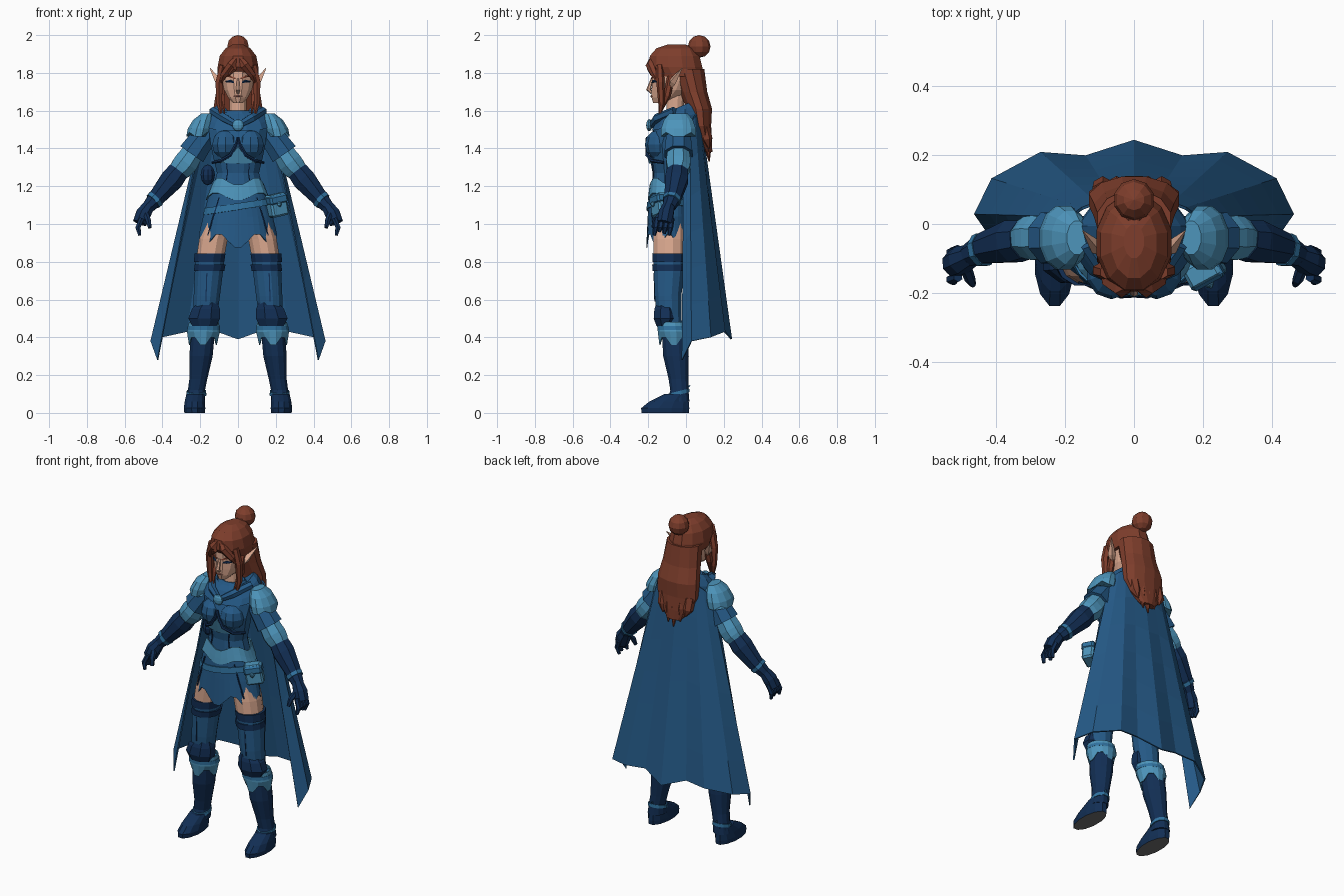
import bpy, bmesh, math
from mathutils import Vector, Matrix, Euler

default_cube = bpy.data.objects.get("Cube")
if default_cube:
    bpy.data.objects.remove(default_cube, do_unlink=True)

UNIT = 0.01  # part tables below are in hundredths


def make_material(name, red, green, blue):
    material = bpy.data.materials.new(name)
    material.use_nodes = True
    colour = (red, green, blue, 1)
    material.diffuse_color = colour
    shader = material.node_tree.nodes["Principled BSDF"]
    shader.inputs["Base Color"].default_value = colour
    shader.inputs["Roughness"].default_value = 0.8
    return material


navy = make_material("navy leather", .006, .028, .09)
blue = make_material("blue cloth", .018, .1, .24)
light = make_material("light blue cloth", .075, .3, .5)
trim = make_material("trim blue", .03, .17, .35)
skin = make_material("skin", .72, .4, .28)
hair = make_material("auburn hair", .21, .048, .025)
lips = make_material("lip", .4, .14, .11)
grey = make_material("sole grey", .16, .16, .16)


def finish(name, bm, material, mirror=False, thickness=0):
    """Turn a bmesh into a named object with optional mirror and thickness."""
    bmesh.ops.recalc_face_normals(bm, faces=bm.faces[:])
    mesh = bpy.data.meshes.new(name)
    bm.to_mesh(mesh)
    bm.free()
    mesh.materials.append(material)
    obj = bpy.data.objects.new(name, mesh)
    bpy.context.scene.collection.objects.link(obj)
    if mirror:
        obj.modifiers.new("Mirror", "MIRROR")
    if thickness:
        solid = obj.modifiers.new("Solidify", "SOLIDIFY")
        solid.thickness = thickness * UNIT
        solid.offset = 0
    return obj


def skin_rows(bm, rows, closed=True, caps=True):
    """Join rows of points with quads."""
    rings = [[bm.verts.new(point) for point in row] for row in rows]
    count = len(rings[0])
    for lower, upper in zip(rings, rings[1:]):
        for i in range(count if closed else count - 1):
            j = (i + 1) % count
            bm.faces.new((lower[i], lower[j], upper[j], upper[i]))
    if caps:
        bm.faces.new(rings[0])
        bm.faces.new(rings[-1])


def loft(name, material, sections, sides=12, mirror=False, caps=True, thickness=0,
         wave=0, lobes=4, wave_all=False, roll=0, pitch=(0, 0)):
    """Stack ellipses (x, y, z, x radius, y radius); wave gives a scalloped hem."""
    rows = []
    for index, (cx, cy, cz, rx, ry) in enumerate(sections):
        slope = pitch[0] + (pitch[1] - pitch[0]) * index / (len(sections) - 1)
        row = []
        for i in range(sides):
            turn = math.tau * (i + 0.5) / sides
            x, y = cx + rx * math.sin(turn), cy - ry * math.cos(turn)
            z = cz + roll * x + slope * y
            if wave and (index == 0 or wave_all):
                z -= wave * math.cos(lobes * turn)
            row.append(Vector((x, y, z)) * UNIT)
        rows.append(row)
    bm = bmesh.new()
    skin_rows(bm, rows, caps=caps)
    return finish(name, bm, material, mirror, thickness)


def limb(name, material, path, sides=8, mirror=False):
    """Sweep a round section along points (x, y, z, radius)."""
    points = [Vector(p[:3]) for p in path]
    rows = []
    for i, (point, entry) in enumerate(zip(points, path)):
        along = points[min(i + 1, len(points) - 1)] - points[max(i - 1, 0)]
        across = along.cross(Vector((0, 1, 0))).normalized()
        other = along.cross(across).normalized()
        angles = [math.tau * (k + 0.5) / sides for k in range(sides)]
        rows.append([(point + entry[3] * (across * math.cos(a) + other * math.sin(a))) * UNIT
                     for a in angles])
    bm = bmesh.new()
    skin_rows(bm, rows)
    return finish(name, bm, material, mirror)


def ball(name, material, centre, radii, mirror=False, rings=6):
    bm = bmesh.new()
    place = Matrix.Translation(Vector(centre) * UNIT) @ Matrix.Diagonal(Vector(radii) * UNIT).to_4x4()
    bmesh.ops.create_uvsphere(bm, u_segments=10, v_segments=rings, radius=1, matrix=place)
    return finish(name, bm, material, mirror)


def plate(name, material, points, mirror=False):
    bm = bmesh.new()
    bm.faces.new([bm.verts.new(Vector(p) * UNIT) for p in points])
    return finish(name, bm, material, mirror, thickness=0.6)


def box(name, material, centre, size, turn):
    bm = bmesh.new()
    place = Matrix.LocRotScale(Vector(centre) * UNIT, Euler(turn), Vector(size) * UNIT)
    bmesh.ops.create_cube(bm, size=1, matrix=place)
    bmesh.ops.bevel(bm, geom=bm.edges[:], offset=UNIT, segments=1, affect="EDGES")
    return finish(name, bm, material)


# Head and face
loft("head", skin, [(0, -14.5, 164, 2.5, 3), (0, -10.5, 167, 5.5, 8), (0, -8, 171, 7.6, 10.5),
                    (0, -6.5, 176, 8.8, 12), (0, -6, 181, 9, 12.5), (0, -6, 187, 8, 11)])
loft("neck", skin, [(0, -7, 150, 6, 5), (0, -6, 158, 4.6, 4.6), (0, -5.5, 169, 4.6, 5)])
limb("nose", skin, [(0, -18, 177, .6), (0, -19.8, 171, 1.3), (0, -18, 169.5, .9)], sides=6)
limb("ears", skin, [(8, -9, 171, .8), (10.5, -7, 175.5, 2.2), (14.8, -2, 182.5, .2)], sides=4, mirror=True)
limb("eyes", navy, [(2, -17.8, 175, .5), (4, -17.2, 175.6, .8), (6.3, -15, 175.4, .4)], sides=6, mirror=True)
limb("eyebrows", hair, [(1.5, -18.2, 177, .5), (4.5, -17.1, 178.2, .6), (7, -14.5, 178, .3)], sides=4, mirror=True)
limb("mouth", lips, [(-2.2, -17.6, 167.6, .3), (0, -18.2, 167.7, .7), (2.2, -17.6, 167.6, .3)], sides=6)

# Hair
loft("hair_cap", hair, [(0, -3.5, 178, 11, 13), (0, -5.5, 183, 11.2, 14.6), (0, -6, 189, 10, 13.6),
                        (0, -5.5, 193, 6.8, 10.5), (0, -5, 195, 3, 5)])
loft("back_hair", hair, [(0, 11.5, 138, 5, 2.5), (0, 9.5, 144, 10, 4.5), (0, 8, 152, 13.5, 5.5),
                         (0, 7, 161, 13.5, 7), (0, 4, 170, 12, 7.5), (0, 1, 182, 11, 9)])
for number, (x, tip) in enumerate([(-9, 141), (-5, 137), (0, 133), (4, 135), (8, 140)]):
    limb(f"hair_tip_{number}", hair, [(x, 9, 152, 3.5), (x, 11, 145, 3), (x * .9, 12.3, tip, .3)], sides=6)
limb("side_locks", hair, [(8, -14, 184, 2), (10, -13.5, 175, 2.2), (10, -13, 164, 1.7), (8.5, -14, 155, .3)],
     sides=6, mirror=True)
limb("inner_locks", hair, [(8.6, -8, 178, 2), (9, -10, 168, 2), (7, -14, 158, .3)], sides=6, mirror=True)
limb("fringe", hair, [(0, -17, 189, 1.5), (3.5, -18.8, 184, 2.6), (7.5, -16.5, 179, 2), (9.3, -14, 174, .4)],
     sides=6, mirror=True)
limb("fringe_wisp", hair, [(-1, -17.5, 187, 1.5), (-2.5, -19, 182, 1.8), (-5, -18.3, 178.5, .3)], sides=6)
ball("hair_bun", hair, (0, 7, 194), (6, 6, 6))
limb("bun_base", hair, [(0, 0, 189, 5), (0, 5, 192, 4)])

# Torso
loft("torso", blue, [(0, -9, 96, 16, 9), (0, -9, 108, 17, 10), (0, -9, 118, 14, 9.5), (0, -9, 127, 11.5, 9),
                     (0, -9.5, 135, 13.5, 10), (0, -10, 142, 15, 10.5), (0, -8, 150, 16, 9.5),
                     (0, -6, 156, 12, 8), (0, -5, 160, 7, 6)])
ball("chest_plates", blue, (6.5, -14, 142), (7.5, 7.8, 8), mirror=True)
limb("chest_trim", navy, [(0, -20.5, 146, .8), (1, -20.5, 142, .9), (4, -20.6, 136.5, 1), (9, -18, 133.5, 1),
                          (13.5, -12, 132.5, .8)], sides=6, mirror=True)
plate("belly_panel", light, [(0, -20.8, 141), (4, -20.3, 136), (9.5, -17, 132.5), (0, -19.3, 132)], mirror=True)
limb("bodice_seams", navy, [(6, -17.7, 132, .4), (5.5, -17.2, 127, .4), (6.5, -17.6, 121, .4)],
     sides=4, mirror=True)
ball("side_pocket", navy, (-16, -5, 126), (4, 4, 5.5))

# Sash, belt, skirt and pouch
loft("sash", light, [(0, -9, 114.5, 17, 11), (0, -9, 118, 15.4, 10.6), (0, -9, 122.5, 13.6, 10)], sides=24,
     caps=False, thickness=.6, wave=2, wave_all=True)
loft("belt", trim, [(0, -9, 107.5, 18.2, 11.6), (0, -9, 111, 17.6, 11.4)], sides=20, caps=False,
     thickness=.8, roll=.15)
loft("skirt", blue, [(0, -9, 91, 20.5, 11.8), (0, -9, 104, 18.2, 11), (0, -9, 117, 14.8, 10.2)], sides=36,
     caps=False, thickness=.6, wave=4, lobes=6)
limb("skirt_seams", navy, [(10, -18, 114, .4), (13, -17.8, 104, .5), (16, -17, 94, .4)], sides=4, mirror=True)
tilt = (0, -.2, .5)
box("pouch", light, (20.5, -13.5, 110), (10, 7, 12), tilt)
box("pouch_flap", trim, (20.2, -14, 113), (10.6, 7.6, 5), tilt)
box("pouch_buckle", light, (22, -17.6, 110.5), (2.4, 2.2, 3), tilt)

# Collar, clasp and shoulder guards
loft("hood_collar", blue, [(0, -5, 153, 18, 13.8), (0, -4, 157, 16.8, 13), (0, -3.5, 161, 14, 11.5),
                           (0, -3, 163.5, 11, 9.5), (0, -5, 158, 6.5, 6.5)], pitch=(.2, .5))
limb("collar_fold", blue, [(0, -18.5, 152, 1.6), (7, -15.5, 156, 2.4), (13.5, -6, 160, 2.2)], sides=6, mirror=True)
ball("cloak_clasp", light, (0, -19.5, 152.3), (3.2, 1.6, 3.2))
loft("shoulder_guards", light, [(21, -4, 147, 6.6, 9.5), (20, -4, 150.5, 6.8, 9.5), (18.5, -4, 155, 5.5, 8),
                                (16.5, -4, 158.5, 3, 5)], mirror=True, wave=1.5, lobes=4)

# Arms, gauntlets and hands
limb("upper_sleeves", blue, [(15, -4, 150, 6.5), (21, -4, 142, 7.4), (24.5, -4, 137, 8)], mirror=True)
limb("elbow_sleeves", light, [(23, -4, 139, 6), (27.5, -4, 132.5, 7), (30, -4, 129.5, 6.6), (32.5, -4.5, 127, 5.4)],
     mirror=True)
limb("gauntlets", navy, [(31.5, -4.5, 128, 6), (35, -5, 123.5, 6.6), (43, -7, 114, 4.8), (47.5, -9, 109, 3.6)],
     mirror=True)
limb("gauntlet_straps", trim, [(43.5, -7.3, 113.4, 5.1), (45, -7.8, 112, 4.9)], mirror=True)
limb("hands", navy, [(47, -9, 110, 3.3), (50, -10.5, 105.5, 4.3), (52, -11.5, 100.5, 4)], mirror=True)
for finger in range(4):
    y = -7.5 - 2.6 * finger
    limb(f"fingers_{finger}", navy, [(51, y, 103, 1.5), (53, y - .8, 98, 1.5), (52, y - 1.5, 94 + finger % 3, .9)],
         sides=6, mirror=True)
limb("thumbs", navy, [(49, -12, 106, 1.8), (47.5, -16, 102, 1.6), (46.7, -17.5, 98, 1)], sides=6, mirror=True)

# Legs
loft("thighs", skin, [(14.5, -9, 83, 7.6, 8.4), (13, -9, 92, 7.8, 8.6), (10, -9, 102, 8, 8.6)], mirror=True)
loft("stockings", blue, [(18, -8, 42, 6.2, 6.4), (17.3, -9, 52, 6.6, 6.8), (16.5, -9.5, 62, 7.2, 7.3),
                         (15.5, -9, 74, 7.7, 8.3), (14.6, -9, 83.5, 8, 8.8)], mirror=True)
for name, low, high in (("upper", 80, 84.5), ("lower", 75, 78.5)):
    loft(f"{name}_garters", navy, [(15.3, -9, low, 8.3, 9), (14.8, -9, high, 8.5, 9.2)], mirror=True)
limb("stocking_seams", navy, [(16.5, -16.9, 74, .4), (17, -16.5, 59, .4)], sides=4, mirror=True)
loft("knee_pads", navy, [(17.8, -11, 46, 7, 5), (17.9, -11, 50, 9, 6.6), (17, -11, 55, 8, 6.2),
                         (15.7, -11, 59, 5, 4.8)], sides=8, mirror=True)
loft("boot_cuffs", light, [(18.6, -6.5, 38, 7.2, 7.4), (18.3, -6.8, 43, 8.6, 8), (18, -7.5, 48, 7.8, 7.6)],
     sides=16, mirror=True, caps=False, thickness=.6, wave=2.8, lobes=4)
loft("cuff_trim", trim, [(18.2, -7, 44, 8.9, 8.3), (18.1, -7.2, 46, 8.6, 8.2)], sides=16, mirror=True)

# Boots with grey soles
loft("boots", navy, [(22.5, -4, 6, 5.2, 6), (22, -3.5, 12, 4.7, 5), (21, -4, 18, 4.9, 5.4),
                     (19.6, -5.3, 30, 6.4, 7), (18.6, -6, 42, 6.5, 7)], mirror=True)
feet = loft("boot_feet", navy, [(23, -11, 0, 5.6, 13), (23, -11, 2.5, 5.9, 13.2), (22.9, -9, 6, 5.5, 10.8),
                                (22.5, -5, 10, 5, 6.5)], mirror=True)
feet.data.materials.append(grey)
for face in feet.data.polygons:
    if face.normal.z < -.9:
        face.material_index = 1
loft("ankle_straps", trim, [(22, -3.8, 10.5, 5.4, 5.8), (22, -3.8, 12.5, 5.3, 5.7)], mirror=True, pitch=(.25, .25))
limb("heel_spurs", trim, [(22, 0, 13, 1), (22, 2.2, 14.5, .3)], sides=4, mirror=True)

# Cloak: straight folds from the shoulders to a wide hem
neckline = [(0, 7, 161), (6, 7, 161), (11, 6, 159), (15, 4.5, 157), (18.5, 2, 153), (19, -1, 150)]
hem = [(0, 24, 39), (14, 19.5, 44), (27, 20.5, 43), (41, 13, 40), (46, 3, 38), (42.5, -2, 28)]
steps = 6
cloak_rows = []
for step in range(steps + 1):
    cloak_rows.append([Vector(top).lerp(Vector(bottom), step / steps) * UNIT
                       for top, bottom in zip(neckline, hem)])
cloak_mesh = bmesh.new()
skin_rows(cloak_mesh, cloak_rows, closed=False, caps=False)
finish("cloak", cloak_mesh, blue, mirror=True, thickness=.8)
